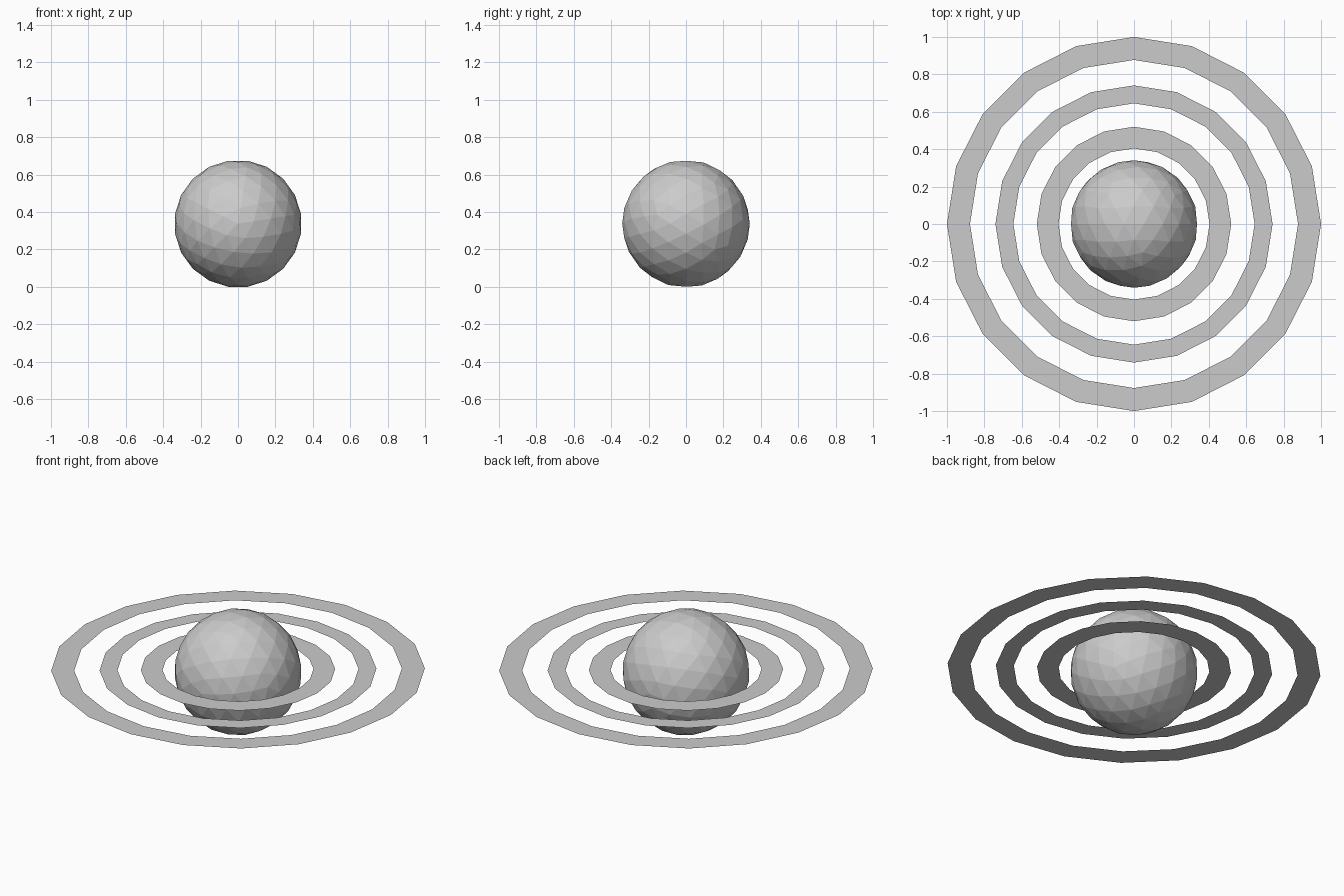
import bpy, bmesh, math
from mathutils import Matrix

if "Cube" in bpy.data.objects:
    bpy.data.objects.remove(bpy.data.objects["Cube"])

SIDES = 20
RING_Z = 0.35


def add_object(name, bm):
    mesh = bpy.data.meshes.new(name)
    bm.to_mesh(mesh)
    bm.free()
    obj = bpy.data.objects.new(name, mesh)
    bpy.context.collection.objects.link(obj)
    return obj


def flat_ring(name, inner, outer):
    bm = bmesh.new()
    loops = []
    for r in (inner, outer):
        loops.append([bm.verts.new((r * math.cos(2 * math.pi * i / SIDES),
                                    r * math.sin(2 * math.pi * i / SIDES),
                                    RING_Z)) for i in range(SIDES)])
    a, b = loops
    for i in range(SIDES):
        j = (i + 1) % SIDES
        bm.faces.new((a[i], b[i], b[j], a[j]))  # faces upward
    return add_object(name, bm)


# Faceted globe, poles along y, resting on the ground
bm = bmesh.new()
bmesh.ops.create_icosphere(bm, subdivisions=3, radius=0.341)
turn = Matrix.Rotation(math.radians(90), 4, 'X') @ Matrix.Rotation(math.radians(9), 4, 'Z')
bmesh.ops.transform(bm, matrix=turn, verts=bm.verts)
lowest = min(v.co.z for v in bm.verts)
bmesh.ops.translate(bm, vec=(0, 0, -lowest), verts=bm.verts)
add_object("planet_globe", bm)

# Paper-thin concentric rings
for name, inner, outer in (("inner_ring", 0.404, 0.52),
                           ("middle_ring", 0.645, 0.741),
                           ("outer_ring", 0.877, 1.0)):
    flat_ring(name, inner, outer)
